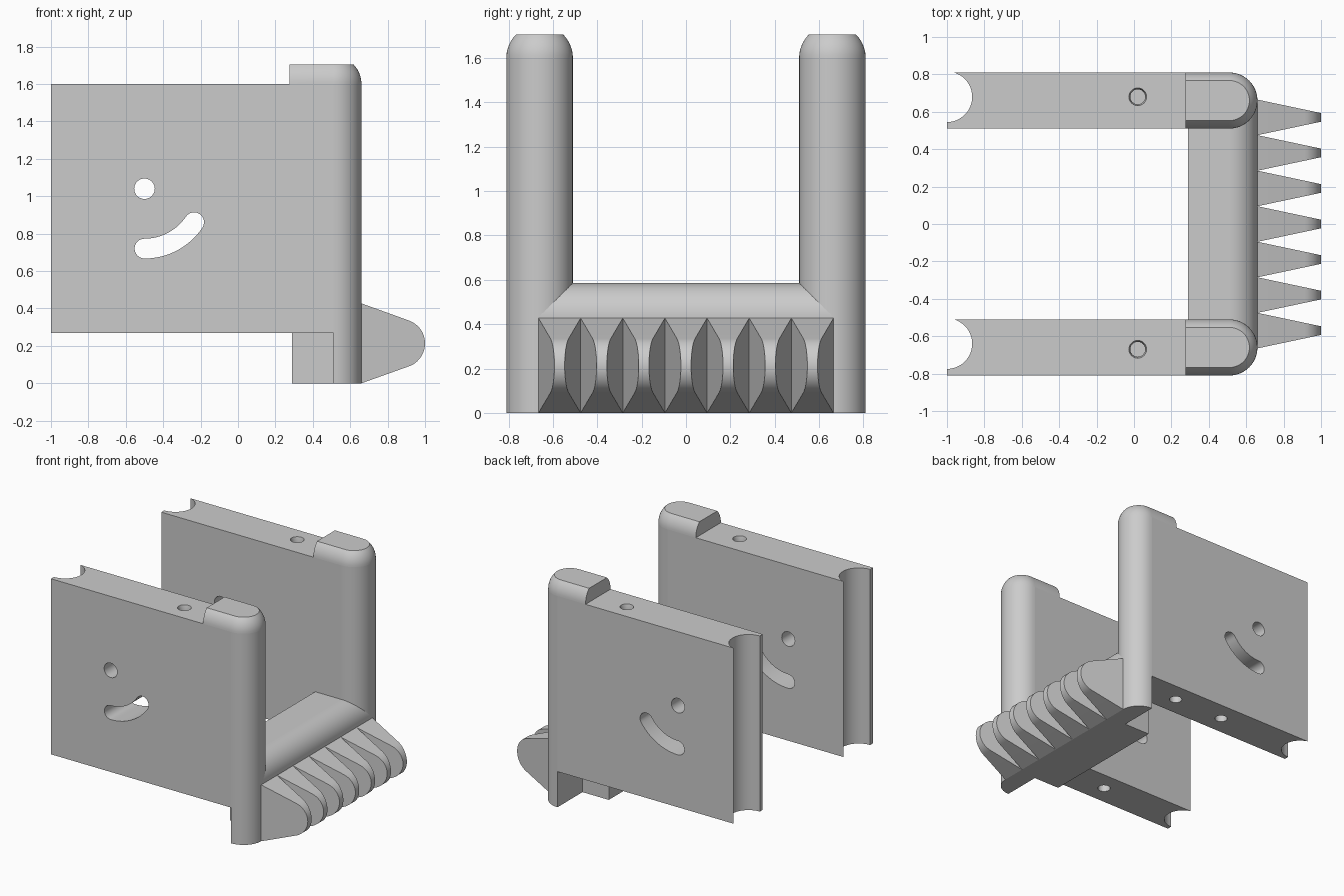
import bpy, bmesh
from math import sin, cos, pi, sqrt, radians

if "Cube" in bpy.data.objects:
    bpy.data.objects.remove(bpy.data.objects["Cube"], do_unlink=True)

grey = bpy.data.materials.new("mid_grey")
grey.use_nodes = True
colour = (0.6, 0.6, 0.6, 1)
grey.diffuse_color = colour
grey.node_tree.nodes["Principled BSDF"].inputs["Base Color"].default_value = colour


def finish(mesh):
    mesh.shade_smooth()
    mesh.set_sharp_from_angle(angle=radians(30))


def loft(name, sections):
    """Closed solid through a stack of matching outlines."""
    bm = bmesh.new()
    rings = [[bm.verts.new(p) for p in s] for s in sections]
    bm.faces.new(rings[0])
    bm.faces.new(rings[-1])
    n = len(rings[0])
    for a, b in zip(rings, rings[1:]):
        for i in range(n):
            j = (i + 1) % n
            bm.faces.new((a[i], a[j], b[j], b[i]))
    bmesh.ops.recalc_face_normals(bm, faces=bm.faces)
    mesh = bpy.data.meshes.new(name)
    bm.to_mesh(mesh)
    bm.free()
    mesh.materials.append(grey)
    finish(mesh)
    obj = bpy.data.objects.new(name, mesh)
    bpy.context.collection.objects.link(obj)
    return obj


def arc(cx, cy, r, start, end, steps=24):
    angles = [radians(start + (end - start) * i / steps) for i in range(steps + 1)]
    return [(cx + r * cos(a), cy + r * sin(a)) for a in angles]


def upright(name, outline, low, high):
    return loft(name, [[(x, y, z) for x, y in outline] for z in (low, high)])


def sideways(name, outline, low, high):
    return loft(name, [[(x, y, z) for x, z in outline] for y in (low, high)])


def carve(obj, cutters):
    for c in cutters:
        mod = obj.modifiers.new("carve", 'BOOLEAN')
        mod.operation = 'DIFFERENCE'
        mod.solver = 'EXACT'
        mod.object = c
    bpy.context.view_layer.update()
    graph = bpy.context.evaluated_depsgraph_get()
    mesh = bpy.data.meshes.new_from_object(obj.evaluated_get(graph))
    obj.modifiers.clear()
    obj.data = mesh
    finish(mesh)
    for c in cutters:
        bpy.data.objects.remove(c, do_unlink=True)


R = 0.15            # half thickness of the arms
POST_X = 0.51       # centre of the rounded posts
WALL_LOW, WALL_TOP, CAP_TOP = 0.27, 1.6, 1.705
EYE = (-0.5, 1.04)
GROOVE = 0.135


def build_arm(side, cy):
    low, high = cy - R, cy + R

    # Wall plate with a round groove down its free end
    gy = cy + 0.02
    outline = [(-1, low)]
    outline += [p for p in arc(-1, gy, GROOVE, -90, 90) if p[1] < high]
    edge_x = -1 + sqrt(GROOVE ** 2 - (high - gy) ** 2)
    outline += [(edge_x, high), (POST_X, high), (POST_X, low)]
    wall = upright(side + "_wall", outline, WALL_LOW, WALL_TOP)

    # Eye hole, curved slot and the drilled holes above and below
    eye = sideways("eye_cutter", arc(*EYE, 0.055, 0, 345, 23), cy - 0.3, cy + 0.3)
    mid, half, sweep = 0.32, 0.053, -34
    start = (EYE[0], EYE[1] - mid)
    end = (EYE[0] + mid * cos(radians(sweep)), EYE[1] + mid * sin(radians(sweep)))
    slot = arc(*EYE, mid + half, -90, sweep)
    slot += arc(*end, half, sweep, sweep + 180, 12)[1:]
    slot += arc(*EYE, mid - half, sweep, -90)[1:]
    slot += arc(*start, half, 90, 270, 12)[1:-1]
    smile = sideways("slot_cutter", slot, cy - 0.3, cy + 0.3)
    hole_y = 0.68 if cy > 0 else -0.67
    drill = loft("top_drill", [[(x, y, z) for x, y in arc(0.02, hole_y, r, 0, 345, 23)]
                               for z, r in ((1.4, 0.04), (1.57, 0.04), (1.61, 0.05))])
    cutters = [eye, smile, drill]
    for x in (0.16, -0.27):
        cutters.append(upright("bottom_drill", arc(x, cy, 0.045, 0, 345, 23), 0.2, 0.45))
    carve(wall, cutters)

    # Half-round post
    upright(side + "_post", arc(POST_X, cy, R, -90, 90), 0, WALL_TOP)

    # Domed cap cut off flat
    sections = []
    for i in range(9):
        z = (CAP_TOP - WALL_TOP) * i / 8
        r = sqrt(R * R - z * z)
        ring = [(0.275, cy - r)] + arc(POST_X, cy, r, -90, 90) + [(0.275, cy + r)]
        sections.append([(x, y, WALL_TOP + z) for x, y in ring])
    loft(side + "_cap", sections)


build_arm("front", -0.66)
build_arm("back", 0.66)

# Cross bar: square back, rounded upper edge that runs into the posts
BAR_TOP = 0.585
sideways("cross_bar", [(0.29, 0), (POST_X, 0), (POST_X, BAR_TOP), (0.29, BAR_TOP)], -POST_X, POST_X)
sideways("cross_bar_front", [(POST_X, 0), (POST_X + R, 0)]
         + arc(POST_X, BAR_TOP - R, R, 0, 90, 16), -0.66, 0.66)

# Row of tapered teeth
PITCH = 0.19
tooth = [(0.66, 0)] + arc(0.87, 0.213, 0.13, -71, 71) + [(0.66, 0.427)]


def half_width(x):
    return 0.095 - 0.072 * (x - 0.66) / 0.34


for i in range(7):
    y = (i - 3) * PITCH
    loft("tooth_%d" % (i + 1), [[(x, y + s * half_width(x), z) for x, z in tooth] for s in (-1, 1)])
